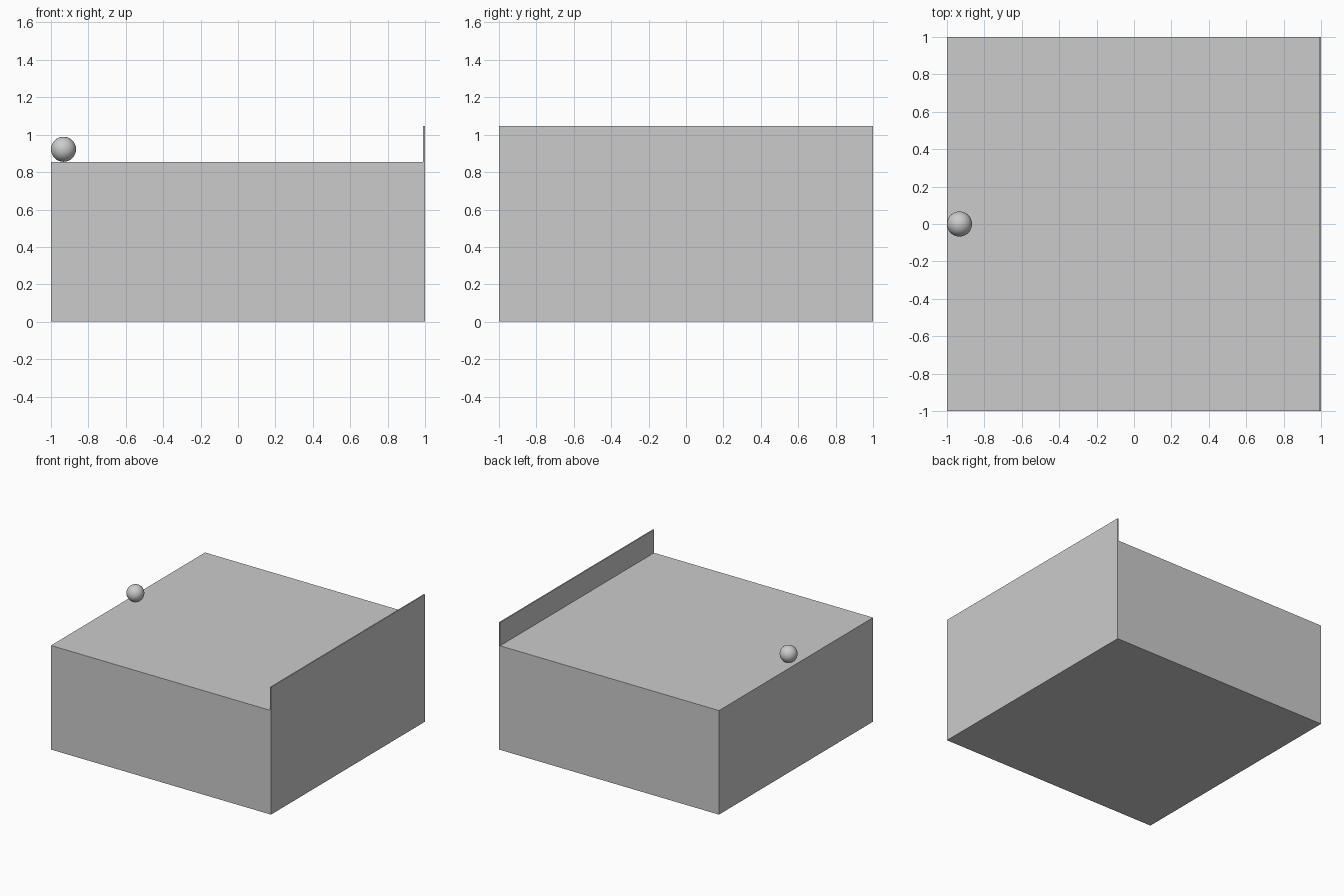
import bpy

if "Cube" in bpy.data.objects:
    bpy.data.objects.remove(bpy.data.objects["Cube"])

TOP = 0.855      # height of the block
WALL_TOP = 1.046
WALL_T = 0.01
R = 0.067        # ball radius

grey = bpy.data.materials.new("plain grey")
grey.diffuse_color = (0.6, 0.6, 0.6, 1)
grey.use_nodes = True
grey.node_tree.nodes["Principled BSDF"].inputs["Base Color"].default_value = grey.diffuse_color


def box(name, lo, hi):
    """Axis-aligned box between two corners."""
    bpy.ops.mesh.primitive_cube_add(size=1, location=[(a + b) / 2 for a, b in zip(lo, hi)])
    ob = bpy.context.object
    ob.name = name
    ob.scale = [b - a for a, b in zip(lo, hi)]
    bpy.ops.object.transform_apply(location=False, rotation=False, scale=True)
    ob.data.materials.append(grey)
    return ob


# Main block and the thin upright wall along its right edge
box("block", (-1, -1, 0), (1, 1, TOP))
box("end_wall", (1 - WALL_T, -1, TOP), (1, 1, WALL_TOP))

# Ball resting at the middle of the left edge
bpy.ops.mesh.primitive_uv_sphere_add(segments=32, ring_count=16, radius=R,
                                     location=(-1 + R, 0, TOP + R))
ball = bpy.context.object
ball.name = "ball"
ball.data.materials.append(grey)
bpy.ops.object.shade_smooth()
